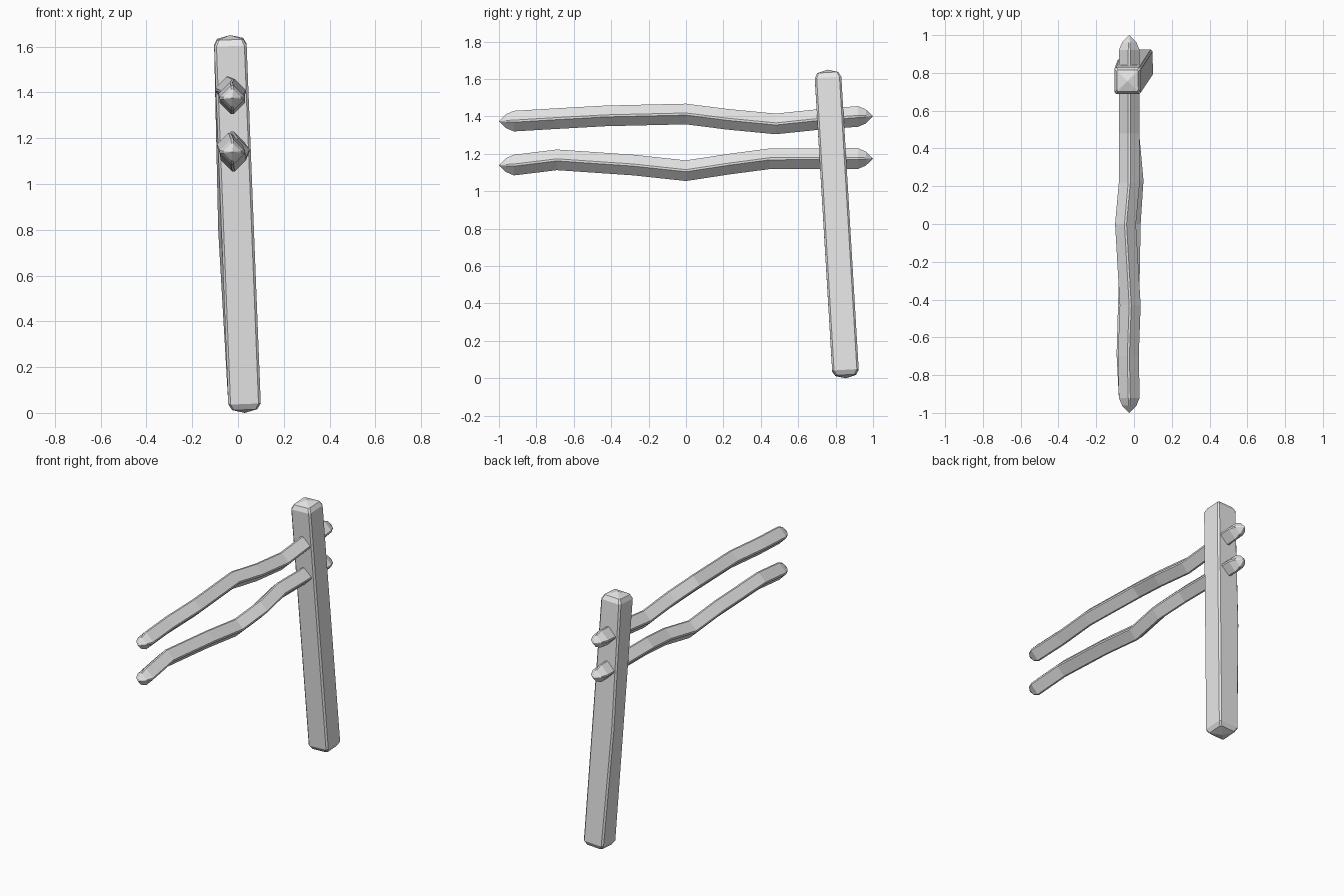
import bpy
import bmesh
from mathutils import Vector

cube = bpy.data.objects.get("Cube")
if cube:
    bpy.data.objects.remove(cube, do_unlink=True)

GREY = (0.8, 0.8, 0.8, 1.0)
grey = bpy.data.materials.new("plain grey")
grey.use_nodes = True
grey.diffuse_color = GREY
for node in grey.node_tree.nodes:
    if node.type == "BSDF_PRINCIPLED":
        node.inputs["Base Color"].default_value = GREY


def chamfered(half, cut, u, v):
    """Square section with cut corners, in the plane of u and v."""
    inner = half - cut
    flat = [(half, -inner), (half, inner), (inner, half), (-inner, half),
            (-half, inner), (-half, -inner), (-inner, -half), (inner, -half)]
    return [u * a + v * b for a, b in flat]


def loft(name, section, stations, tips):
    """Skin a section along (centre, scale) stations, closed by two points."""
    bm = bmesh.new()
    rings = [[bm.verts.new(c + p * s) for p in section] for c, s in stations]
    n = len(section)
    for a, b in zip(rings, rings[1:]):
        for i in range(n):
            j = (i + 1) % n
            bm.faces.new((a[i], a[j], b[j], b[i]))
    for ring, tip in ((rings[0], tips[0]), (rings[-1], tips[1])):
        point = bm.verts.new(tip)
        for i in range(n):
            bm.faces.new((ring[i], ring[(i + 1) % n], point))
    bmesh.ops.recalc_face_normals(bm, faces=bm.faces[:])
    mesh = bpy.data.meshes.new(name)
    bm.to_mesh(mesh)
    bm.free()
    mesh.materials.append(grey)
    obj = bpy.data.objects.new(name, mesh)
    bpy.context.collection.objects.link(obj)
    return obj


# Leaning post with blunt pointed ends
foot, head = Vector((0.03, 0.855, 0.0)), Vector((-0.035, 0.757, 1.65))
axis = (head - foot).normalized()
across = Vector((1, 0, -axis.x / axis.z)).normalized()
depth = axis.cross(across)
post = loft("post", chamfered(0.071, 0.01, across, depth),
            [(foot + axis * d, s) for d, s in
             ((0.017, 0.78), (0.043, 1), (0.8, 1), (1.61, 1), (1.637, 0.8))],
            (foot, head))

# Slight swelling on the rear right edge of the post
for vert in post.data.vertices:
    offset = vert.co - (foot + axis * 0.8)
    if abs(offset.dot(axis)) < 0.05 and offset.x < -0.05 and offset.y > 0:
        vert.co.x -= 0.014


def rail(name, path):
    """Diamond-section rail along path points, tapering at both ends."""
    points = [Vector(p) for p in path]
    up, down = Vector((1, 0, 1)).normalized(), Vector((-1, 0, 1)).normalized()
    back, front = Vector((0, 0.042, 0)), Vector((0, 0.08, 0))
    stations = [(p, 1) for p in points]
    stations.insert(0, (points[0] - back, 0.68))
    stations.append((points[-1] + back, 0.68))
    loft(name, chamfered(0.043, 0.008, up, down), stations,
         (points[0] - front, points[-1] + front))


# Two crooked rails
rail("upper_rail", [(-0.025, -0.92, 1.375), (-0.03, -0.7, 1.388),
                    (-0.02, -0.43, 1.403), (-0.045, 0, 1.413),
                    (-0.025, 0.22, 1.385), (-0.025, 0.48, 1.36),
                    (-0.025, 0.72, 1.385), (-0.025, 0.92, 1.4)])
rail("lower_rail", [(-0.025, -0.92, 1.14), (-0.037, -0.69, 1.168),
                    (-0.025, -0.28, 1.14), (-0.02, 0, 1.11),
                    (-0.005, 0.23, 1.145), (-0.025, 0.45, 1.174),
                    (-0.025, 0.92, 1.175)])
